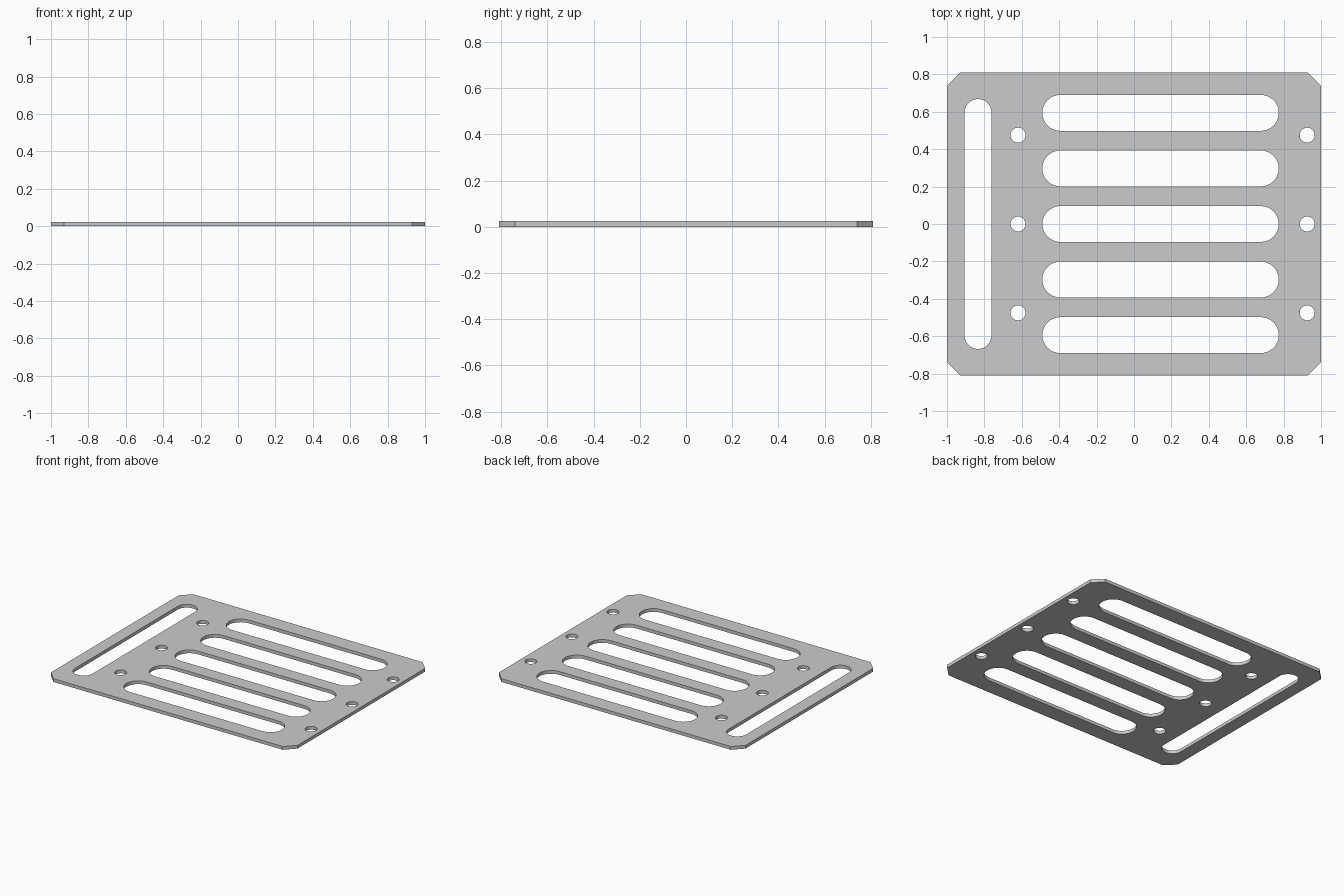
import bpy, bmesh
from math import cos, sin, pi

if "Cube" in bpy.data.objects:
    bpy.data.objects.remove(bpy.data.objects["Cube"])

HX, HY, CH, T = 1.0, 0.81, 0.07, 0.024   # half sizes, corner cut, thickness


def slot(cx, cy, hx, hy, n=16):
    """Rounded-end slot outline; a circle when hx == hy."""
    r = min(hx, hy)
    dx, dy = hx - r, hy - r
    # start angle at the side where a straight run begins
    start = -pi / 2 if hx >= hy else 0
    pts = []
    for side in (1, -1):
        a0 = start if side == 1 else start + pi
        last = n + 1 if hx != hy else n
        for i in range(last):
            a = a0 + pi * i / n
            pts.append((cx + side * dx + r * cos(a), cy + side * dy + r * sin(a)))
    return pts


# plate outline with cut corners
loops = [[(-HX + CH, -HY), (HX - CH, -HY), (HX, -HY + CH), (HX, HY - CH),
          (HX - CH, HY), (-HX + CH, HY), (-HX, HY - CH), (-HX, -HY + CH)]]
# five wide slots
loops += [slot(0.142, 0.297 * i, 0.632, 0.096) for i in range(-2, 3)]
# long side slot
loops.append(slot(-0.834, 0, 0.072, 0.668))
# screw holes
loops += [slot(x, y, 0.04, 0.04) for x in (-0.62, 0.926) for y in (-0.475, 0, 0.475)]

# filled, extruded 2D curve
curve = bpy.data.curves.new("slotted_plate", 'CURVE')
curve.dimensions = '2D'
curve.fill_mode = 'BOTH'
curve.extrude = T / 2
for pts in loops:
    s = curve.splines.new('POLY')
    s.points.add(len(pts) - 1)
    for p, (x, y) in zip(s.points, pts):
        p.co = (x, y, T / 2, 1)
    s.use_cyclic_u = True
plate = bpy.data.objects.new("slotted_plate", curve)
bpy.context.collection.objects.link(plate)
plate.select_set(True)
bpy.context.view_layer.objects.active = plate
bpy.ops.object.convert(target='MESH')
plate = bpy.context.object

# weld the caps to the walls and rest the plate on the floor
bm = bmesh.new()
bm.from_mesh(plate.data)
bmesh.ops.remove_doubles(bm, verts=bm.verts, dist=1e-5)
bmesh.ops.recalc_face_normals(bm, faces=bm.faces)
low = min(v.co.z for v in bm.verts)
bmesh.ops.translate(bm, verts=bm.verts, vec=(0, 0, -low))
bm.to_mesh(plate.data)
bm.free()
bpy.ops.object.shade_smooth_by_angle()
